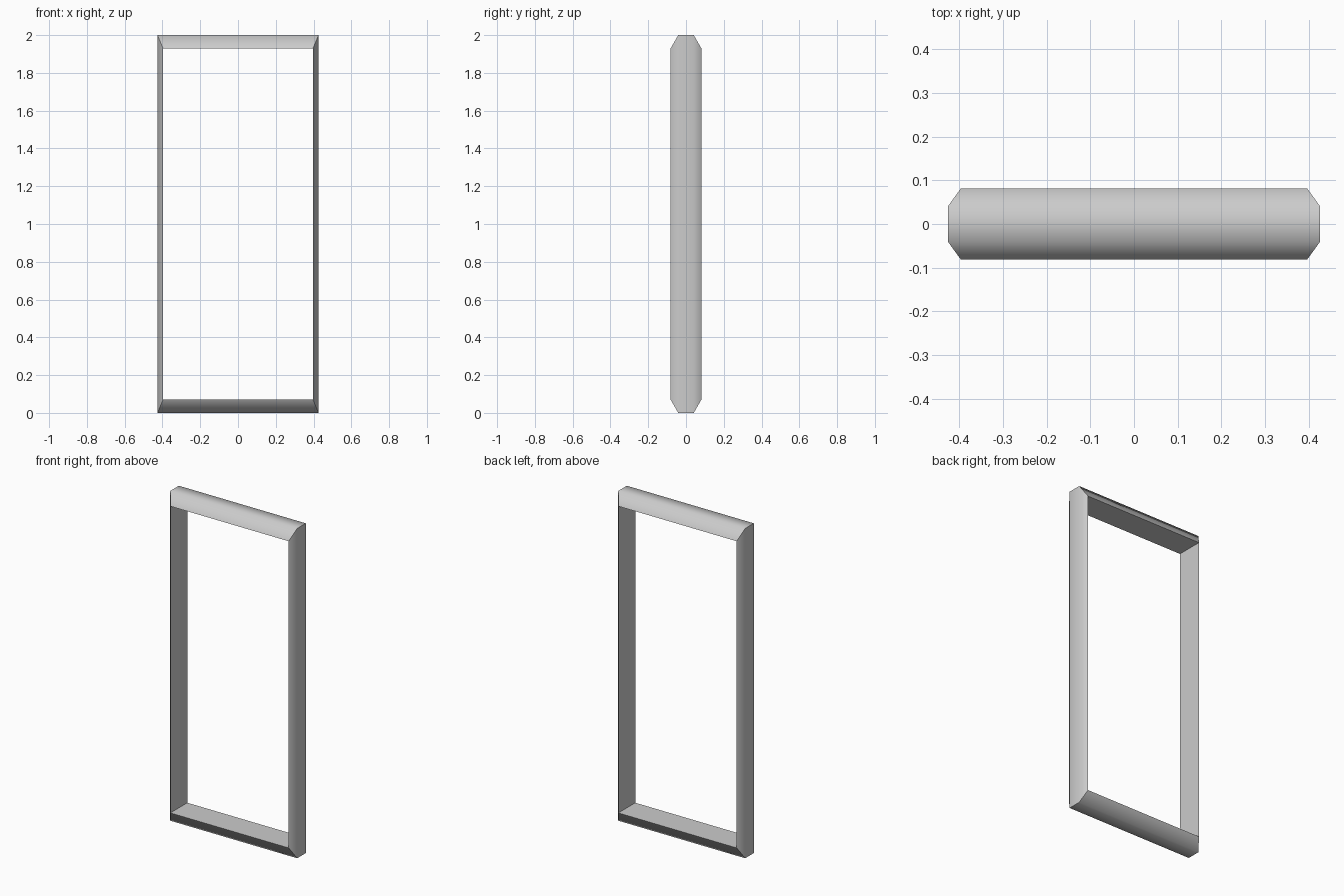
import bpy, bmesh

if "Cube" in bpy.data.objects:
    bpy.data.objects.remove(bpy.data.objects["Cube"])

# Cross-section loops: (half width, bottom z, top z, y), running round the bar
section = [
    (0.397, 0.07, 1.93, -0.081),   # inner front
    (0.426, 0.00, 2.00, -0.041),   # outer front
    (0.426, 0.00, 2.00, 0.041),    # outer back
    (0.397, 0.07, 1.93, 0.081),    # inner back
]

# Mitred rectangular frame with chamfered outer sides
bm = bmesh.new()
loops = []
for w, z0, z1, y in section:
    loops.append([bm.verts.new(p) for p in
                  ((-w, y, z0), (w, y, z0), (w, y, z1), (-w, y, z1))])
n = len(loops)
for i in range(n):
    a, b = loops[i], loops[(i + 1) % n]
    for k in range(4):
        m = (k + 1) % 4
        bm.faces.new((a[k], a[m], b[m], b[k])).smooth = True
bmesh.ops.recalc_face_normals(bm, faces=bm.faces[:])

# Smooth only across the chamfers; mitres and inner edges stay crisp
soft = [set(loops[1]), set(loops[2])]
for e in bm.edges:
    e.smooth = any(set(e.verts) <= s for s in soft)

mesh = bpy.data.meshes.new("door_frame")
bm.to_mesh(mesh)
bm.free()
bpy.context.collection.objects.link(bpy.data.objects.new("door_frame", mesh))
